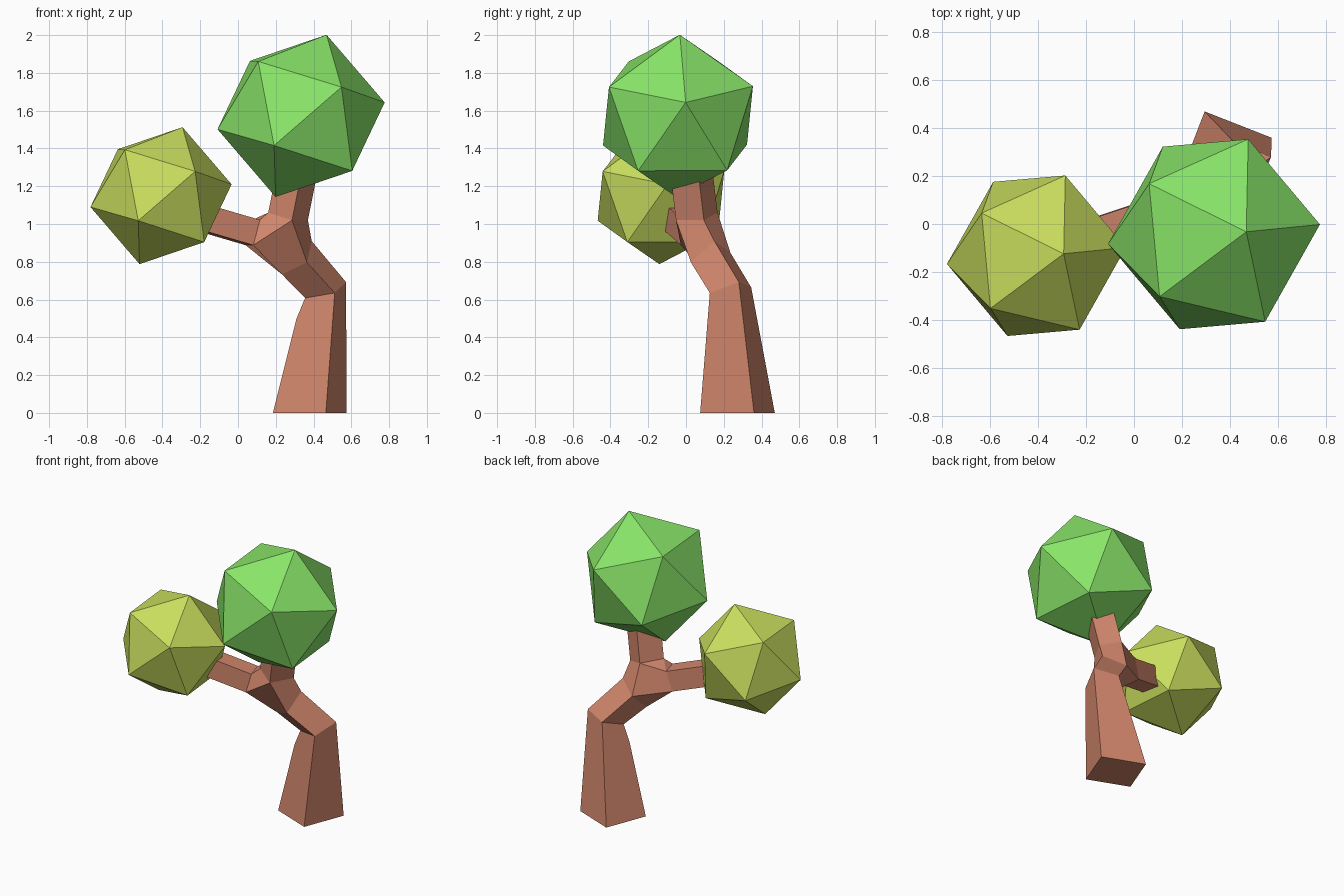
import bpy, bmesh
from mathutils import Vector, Matrix

if "Cube" in bpy.data.objects:
    bpy.data.objects.remove(bpy.data.objects["Cube"])


def material(name, rgb):
    m = bpy.data.materials.new(name)
    m.diffuse_color = (*rgb, 1)
    m.use_nodes = True
    m.node_tree.nodes["Principled BSDF"].inputs["Base Color"].default_value = m.diffuse_color
    return m


def add_object(name, bm, mat):
    bmesh.ops.recalc_face_normals(bm, faces=bm.faces)
    mesh = bpy.data.meshes.new(name)
    bm.to_mesh(mesh)
    bm.free()
    mesh.materials.append(mat)
    ob = bpy.data.objects.new(name, mesh)
    bpy.context.collection.objects.link(ob)
    return ob


def foliage(name, centre, radius, mat):
    # icosahedron turned so one corner points along "up" and another leans to "side"
    up = Vector((0.135, 0.01, 0.43)).normalized()
    side = Vector((0.435, 0.04, 0.07))
    x = (side - up * side.dot(up)).normalized()
    rot = Matrix((x, up.cross(x), up)).transposed().to_4x4()
    bm = bmesh.new()
    bmesh.ops.create_icosphere(bm, subdivisions=1, radius=radius,
                               matrix=Matrix.Translation(centre) @ rot)
    return add_object(name, bm, mat)


bark = material("bark", (0.64, 0.24, 0.15))
green = material("green_leaves", (0.25, 0.78, 0.14))
yellow = material("yellow_leaves", (0.58, 0.72, 0.11))

# leaf balls
foliage("large_foliage", (0.334, -0.0425, 1.5725), 0.45, green)
foliage("small_foliage", (-0.4075, -0.1325, 1.15), 0.38, yellow)

# trunk: square rings, corners ordered left, back, right, front
bm = bmesh.new()


def ring(*pts):
    return [bm.verts.new(p) for p in pts]


def extrude_ring(r, offset):
    return [bm.verts.new(v.co + Vector(offset)) for v in r]


def bridge(a, b, sides=range(4)):
    for i in sides:
        j = (i + 1) % 4
        bm.faces.new((a[i], a[j], b[j], b[i]))


base = ring((0.185, 0.185, 0), (0.295, 0.47, 0), (0.575, 0.36, 0), (0.465, 0.075, 0))
bend = ring((0.355, 0.19, 0.608), (0.415, 0.345, 0.665), (0.572, 0.28, 0.692), (0.512, 0.126, 0.635))
fork = ring((0.233, 0.11, 0.733), (0.258, 0.235, 0.848), (0.39, 0.15, 0.91), (0.365, 0.026, 0.797))
stem = ring((0.16, 0.019, 1.06), (0.244, 0.167, 1.06), (0.37, 0.095, 1.02), (0.286, -0.053, 1.02))
top = extrude_ring(stem, (0.05, -0.03, 0.25))

# lower trunk with a knee on its left edge
knee = bm.verts.new((0.31, 0.19, 0.5))
bm.faces.new(base)
bridge(base, bend, (1, 2))
bm.faces.new((base[0], base[1], bend[1], bend[0], knee))
bm.faces.new((base[3], base[0], knee, bend[0], bend[3]))
bridge(bend, fork)

# upper trunk into the large ball
bridge(fork, stem, (1, 2))
bridge(stem, top)
bm.faces.new(top)

# side branch into the small ball: bottom back, bottom front, top front, top back
limb = ring((0.04, 0.097, 0.888), (0.081, -0.027, 0.888), (0.116, -0.017, 1.022), (0.08, 0.107, 1.024))
tip = extrude_ring(limb, (-0.3, -0.1, 0.088))
bridge(limb, tip)
bm.faces.new(tip)

# skin of the fork
bb, bf, tf, tb = limb
bm.faces.new((fork[0], fork[3], stem[3], bf))
bm.faces.new((fork[0], fork[1], bb, bf))
bm.faces.new((stem[3], stem[0], tf, bf))
bm.faces.new((stem[0], tf, tb))
bm.faces.new((fork[1], stem[1], tb, bb))
bm.faces.new((stem[1], stem[0], tb))

add_object("trunk", bm, bark)
